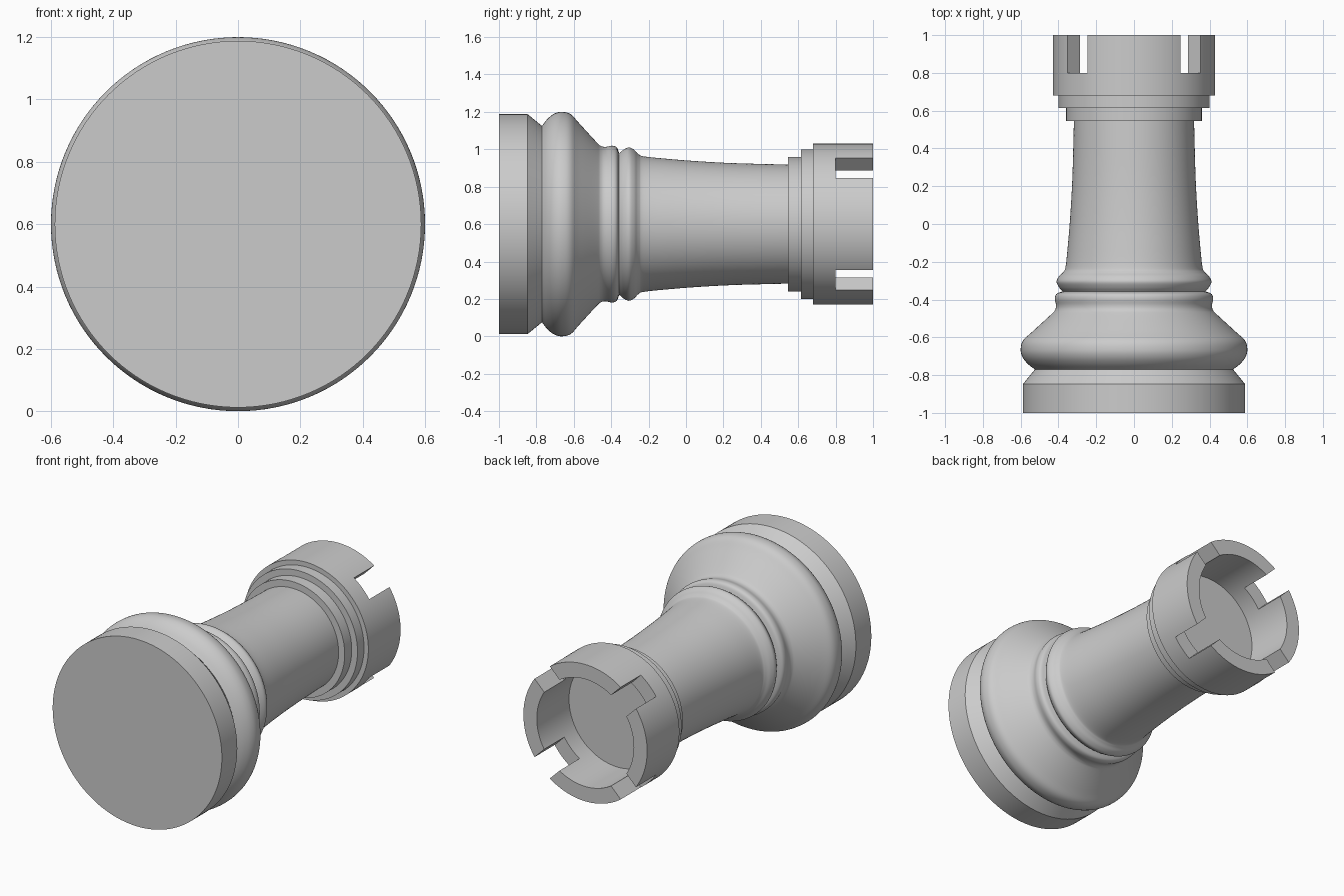
import bpy, bmesh, math
from mathutils import Vector, Matrix

if "Cube" in bpy.data.objects:
    bpy.data.objects.remove(bpy.data.objects["Cube"], do_unlink=True)

AXIS_Z = 0.6     # height of the lathe axis, which runs along y
SEGMENTS = 128

grey = bpy.data.materials.new("plain grey")
grey.use_nodes = True
grey.diffuse_color = (0.6, 0.6, 0.6, 1)
grey.node_tree.nodes["Principled BSDF"].inputs["Base Color"].default_value = (0.6, 0.6, 0.6, 1)


def smooth_curve(points, steps=5):
    """Catmull-Rom curve through (y, radius) points."""
    p = [Vector(q) for q in points]
    p = [2 * p[0] - p[1]] + p + [2 * p[-1] - p[-2]]
    out = []
    for a, b, c, d in zip(p, p[1:], p[2:], p[3:]):
        for i in range(steps):
            t = i / steps
            out.append(0.5 * (2 * b + (c - a) * t + (2 * a - 5 * b + 4 * c - d) * t ** 2
                              + (3 * b - a - 3 * c + d) * t ** 3))
    return [tuple(v) for v in out] + [tuple(points[-1])]


def lathe(name, profile):
    """Turn a (y, radius) profile round the lying axis."""
    bm = bmesh.new()
    verts = [bm.verts.new((r, y, AXIS_Z)) for y, r in profile]
    edges = [bm.edges.new(pair) for pair in zip(verts, verts[1:])]
    bmesh.ops.spin(bm, geom=verts + edges, cent=(0, 0, AXIS_Z), axis=(0, 1, 0),
                   angle=math.tau, steps=SEGMENTS)
    bmesh.ops.remove_doubles(bm, verts=bm.verts, dist=0.0002)
    bmesh.ops.recalc_face_normals(bm, faces=bm.faces)
    return add_object(name, bm)


def add_object(name, bm):
    mesh = bpy.data.meshes.new(name)
    bm.to_mesh(mesh)
    bm.free()
    obj = bpy.data.objects.new(name, mesh)
    bpy.context.collection.objects.link(obj)
    mesh.materials.append(grey)
    return obj


def activate(obj):
    bpy.ops.object.select_all(action="DESELECT")
    obj.select_set(True)
    bpy.context.view_layer.objects.active = obj


# Base: a plain disc with a chamfer
base = lathe("base", [(-1, 0), (-1, 0.588), (-0.847, 0.588), (-0.77, 0.525), (-0.77, 0)])

# Body: round bulge and slope, two beads, tapering shaft
bulge = smooth_curve([(-0.77, 0.525), (-0.74, 0.563), (-0.705, 0.59), (-0.665, 0.6),
                      (-0.617, 0.588), (-0.57, 0.538), (-0.48, 0.44), (-0.455, 0.418),
                      (-0.43, 0.413), (-0.395, 0.419), (-0.37, 0.41), (-0.357, 0.378)])
shaft = smooth_curve([(-0.357, 0.378), (-0.335, 0.397), (-0.305, 0.41), (-0.277, 0.397),
                      (-0.255, 0.375), (-0.225, 0.362), (-0.1, 0.349), (0.05, 0.337),
                      (0.25, 0.326), (0.545, 0.318)])
body = lathe("body", [(-0.77, 0)] + bulge + shaft[1:] + [(0.545, 0)])

# Crown: two stepped collars and a hollow cup
crown = lathe("crown", [(0.545, 0), (0.545, 0.36), (0.615, 0.36), (0.615, 0.4),
                        (0.68, 0.4), (0.68, 0.43), (1, 0.43), (1, 0.337),
                        (0.68, 0.337), (0.68, 0)])

# Four diagonal slots in the rim, cut by two crossing bars
for side in (-1, 1):
    bm = bmesh.new()
    bmesh.ops.create_cube(bm, size=1, matrix=Matrix.Translation((0, 0.95, AXIS_Z))
                          @ Matrix.Rotation(side * math.pi / 4, 4, "Y")
                          @ Matrix.Diagonal((1.2, 0.3, 0.15, 1)))
    cutter = add_object("slot_cutter", bm)
    cutter.hide_render = True
    mod = crown.modifiers.new("slot", "BOOLEAN")
    mod.operation = "DIFFERENCE"
    mod.solver = "EXACT"
    mod.object = cutter
    activate(crown)
    bpy.ops.object.modifier_apply(modifier=mod.name)
    bpy.data.objects.remove(cutter, do_unlink=True)

for part in (base, body, crown):
    activate(part)
    bpy.ops.object.shade_smooth_by_angle(angle=math.radians(30))
